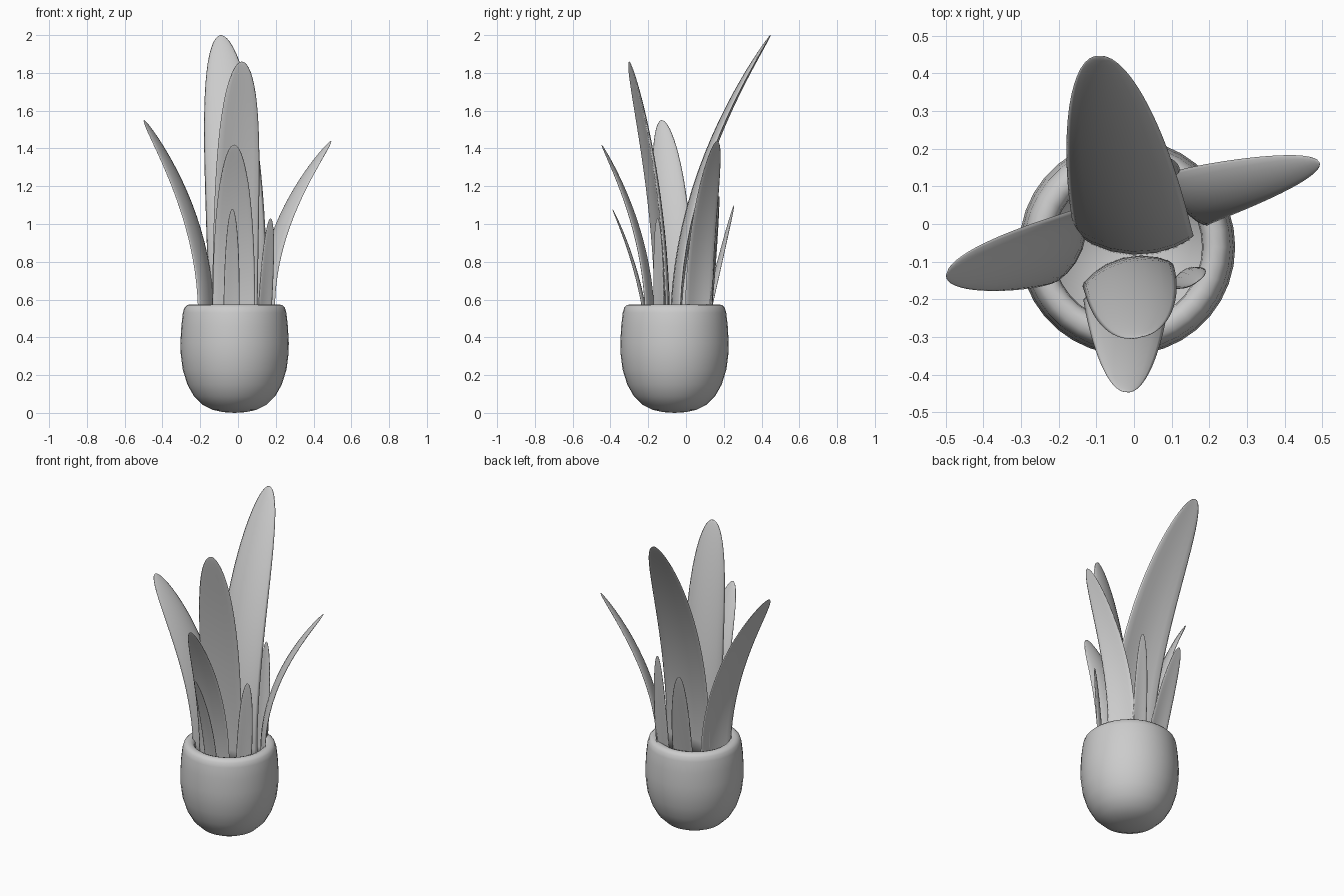
import bpy, bmesh, math
from mathutils import Vector

if "Cube" in bpy.data.objects:
    bpy.data.objects.remove(bpy.data.objects["Cube"])

CX, CY = -0.018, -0.061      # pot axis


def finish(name, bm):
    bmesh.ops.remove_doubles(bm, verts=bm.verts, dist=0.0004)
    bmesh.ops.recalc_face_normals(bm, faces=bm.faces)
    mesh = bpy.data.meshes.new(name)
    bm.to_mesh(mesh)
    bm.free()
    for p in mesh.polygons:
        p.use_smooth = True
    ob = bpy.data.objects.new(name, mesh)
    bpy.context.collection.objects.link(ob)
    return ob


def lathe(name, profile, segments=36):
    bm = bmesh.new()
    pts = [bm.verts.new((CX + r, CY, z)) for r, z in profile]
    edges = [bm.edges.new(pair) for pair in zip(pts, pts[1:])]
    bmesh.ops.spin(bm, geom=pts + edges, cent=(CX, CY, 0), axis=(0, 0, 1),
                   angle=math.tau, steps=segments, use_merge=True)
    return finish(name, bm)


def leaf(name, base, mid, tip, half_width, angle, taper, steps=22, cols=8):
    """Closed, thin leaf on a curved spine; cross-section bows toward the plant centre."""
    base, mid, tip = Vector(base), Vector(mid), Vector(tip)
    m = (mid.z - base.z) / (tip.z - base.z)
    b = ((tip - base) * m - (mid - base)) / (m - m * m)
    a = tip - base - b
    side = Vector((math.cos(math.radians(angle)), math.sin(math.radians(angle)), 0))
    out = Vector(((base.x + tip.x) / 2 - CX, (base.y + tip.y) / 2 - CY, 0))
    bm = bmesh.new()
    rings = []
    for i in range(steps + 1):
        t = math.sin(i / steps * math.pi / 2)
        shape = math.sqrt(max(0, 1 - t ** taper))
        w, thick = half_width * shape, (0.006 + 0.08 * half_width) * shape
        normal = side.cross(a + 2 * b * t).normalized()
        if normal.dot(out) < 0:
            normal = -normal
        cup = 0.25 * w * (1 - 0.6 * t)
        centre = base + a * t + b * t * t
        ring = []
        for k in range(2 * cols):
            c, s = math.cos(math.pi * k / cols), math.sin(math.pi * k / cols)
            ring.append(bm.verts.new(centre + side * w * c + normal * (cup * c * c + thick * s)))
        rings.append(ring)
    for r0, r1 in zip(rings, rings[1:]):
        for k in range(2 * cols):
            j = (k + 1) % (2 * cols)
            bm.faces.new((r0[k], r0[j], r1[j], r1[k]))
    bm.faces.new(rings[0])
    return finish(name, bm)


# Rounded pot with thick rolled rim
lathe("pot", [(0, 0), (0.06, 0.004), (0.115, 0.016), (0.168, 0.042), (0.215, 0.088),
              (0.25, 0.15), (0.275, 0.23), (0.285, 0.31), (0.287, 0.37), (0.282, 0.46),
              (0.274, 0.53), (0.266, 0.557), (0.252, 0.571), (0.23, 0.575), (0.213, 0.569),
              (0.202, 0.553), (0.199, 0.525), (0.198, 0.46), (0, 0.46)])

# Leaves: base, mid and tip of the spine, half width, side direction, tip taper
leaf("tall_back_leaf", (0.0, -0.065, 0.45), (-0.018, 0.025, 1.1), (-0.09, 0.447, 2.0), 0.158, -2, 3.6)
leaf("tall_front_leaf", (-0.025, -0.105, 0.45), (-0.012, -0.15, 1.1), (0.02, -0.30, 1.86), 0.124, 14, 4.6)
leaf("front_leaf", (-0.02, -0.18, 0.45), (-0.02, -0.265, 1.0), (-0.02, -0.447, 1.42), 0.113, -4, 2.6)
leaf("left_leaf", (-0.15, -0.06, 0.45), (-0.265, -0.088, 1.1), (-0.497, -0.128, 1.55), 0.108, 70, 3.4)
leaf("right_leaf", (0.138, 0.056, 0.45), (0.23, 0.09, 1.0), (0.492, 0.165, 1.44), 0.084, 121, 2.8)
leaf("small_front_leaf", (-0.035, -0.205, 0.45), (-0.032, -0.282, 0.8), (-0.03, -0.39, 1.08), 0.043, 0, 2.5)
leaf("small_right_leaf", (0.13, -0.135, 0.45), (0.15, -0.14, 0.75), (0.172, -0.15, 1.03), 0.046, 38, 3)
leaf("small_back_left_leaf", (-0.06, 0.09, 0.45), (-0.09, 0.175, 0.8), (-0.13, 0.254, 1.1), 0.068, 5, 2.5)
leaf("small_back_right_leaf", (0.07, 0.11, 0.45), (0.075, 0.145, 0.8), (0.08, 0.175, 1.15), 0.05, -5, 2.5)
